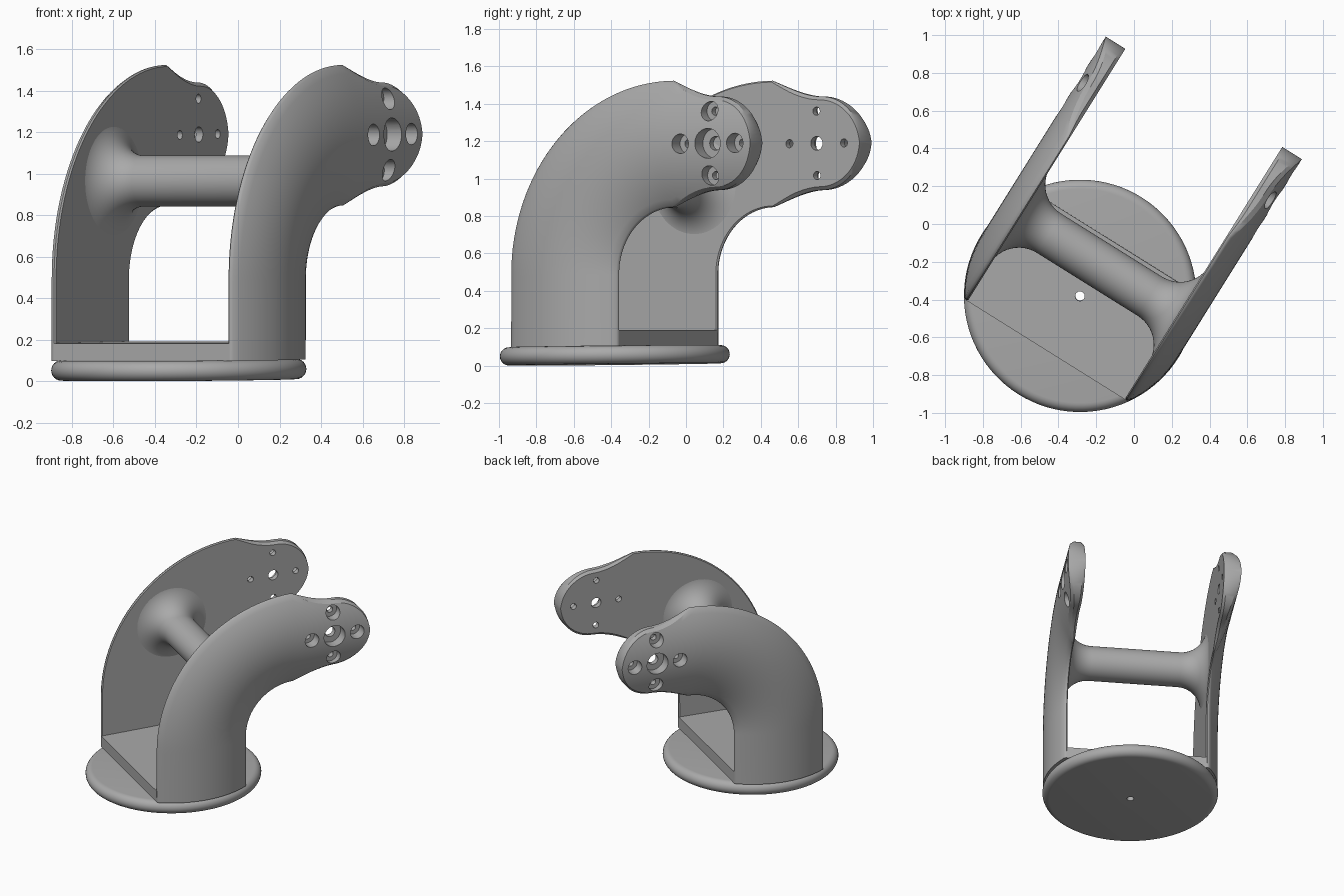
import bpy, bmesh
from math import sin, cos, pi, radians, sqrt
from mathutils import Matrix, Vector

if "Cube" in bpy.data.objects:
    bpy.data.objects.remove(bpy.data.objects["Cube"])

# One grey material for the whole casting
grey = bpy.data.materials.new("warm_grey")
grey.use_nodes = True
COLOUR = (0.4, 0.4, 0.4, 1)
grey.diffuse_color = COLOUR
grey.node_tree.nodes["Principled BSDF"].inputs["Base Color"].default_value = COLOUR

# Bracket frame: x across the arms, y along their reach
PLACE = (Matrix.Translation((-0.285, -0.38, 0.007))
         @ Matrix.Rotation(radians(-32), 4, 'Z') @ Matrix.Rotation(radians(0.7), 4, 'X'))
TUBE_R, INNER_X, HALF = 0.612, 0.49, 0.338
BEND_Y, BEND_Z, BEND_R = 0.70, 0.475, 0.695
HUB_Y, HUB_R, HUB_Z = 1.0, 0.25, BEND_Z + BEND_R


def make_object(name, bm):
    bmesh.ops.recalc_face_normals(bm, faces=bm.faces)
    mesh = bpy.data.meshes.new(name)
    bm.to_mesh(mesh)
    bm.free()
    mesh.materials.append(grey)
    obj = bpy.data.objects.new(name, mesh)
    bpy.context.collection.objects.link(obj)
    obj.matrix_world = PLACE
    return obj


def activate(obj):
    bpy.ops.object.select_all(action='DESELECT')
    obj.select_set(True)
    bpy.context.view_layer.objects.active = obj


def bridge(bm, rings, closed=False):
    """Skin a list of point rings, capping the ends unless closed."""
    loops = [[bm.verts.new(p) for p in ring] for ring in rings]
    n = len(loops[0])
    pairs = list(zip(loops, loops[1:])) + ([(loops[-1], loops[0])] if closed else [])
    for a, b in pairs:
        for i in range(n):
            j = (i + 1) % n
            bm.faces.new((a[i], a[j], b[j], b[i]))
    if not closed:
        bm.faces.new(loops[0])
        bm.faces.new(loops[-1])


def ring(radius, height, axis='Z', centre=(0, 0), n=96):
    pts = []
    for i in range(n):
        a, b = radius * cos(2 * pi * i / n), radius * sin(2 * pi * i / n)
        pts.append((a, b, height) if axis == 'Z' else (height, centre[0] + a, centre[1] + b))
    return pts


def cut(target, cutters):
    """Subtract straight drills, each given as a list of two rings."""
    for rings in cutters:
        bm = bmesh.new()
        bridge(bm, rings)
        tool = make_object("drill", bm)
        tool.hide_render = True
        mod = target.modifiers.new("drill", 'BOOLEAN')
        mod.operation, mod.solver, mod.object = 'DIFFERENCE', 'EXACT', tool
        activate(target)
        bpy.ops.object.modifier_apply(modifier=mod.name)
        bpy.data.objects.remove(tool)


# Arm: a slice of a bent round tube, narrowing to a rounded hub
def section(h, n=20):
    """Slice outline as (x, offset), with small chamfers on its edges."""
    edge = sqrt(TUBE_R ** 2 - h ** 2)
    c = min(0.018, 0.35 * (edge - INNER_X), 0.5 * h)
    pts = [(INNER_X, c - h), (INNER_X + c, -h), (edge - c, -h)]
    for i in range(n + 1):
        r = (h - c) * (2 * i / n - 1)
        pts.append((sqrt(TUBE_R ** 2 - r * r), r))
    return pts + [(edge - c, h), (INNER_X + c, h), (INNER_X, h - c)]


stations = [(0, 0.095, 0, HALF)]
for i in range(33):
    a = pi / 2 * i / 32
    stations.append((BEND_Y - BEND_R * cos(a), BEND_Z + BEND_R * sin(a), a, HALF))
for i in range(1, 9):      # concave neck
    t = i / 8
    h = HUB_R + (HALF - HUB_R) * (1 - t) ** 2 * (1 + 0.6 * t)
    stations.append((BEND_Y + (HUB_Y - BEND_Y) * t, HUB_Z, pi / 2, h))
for i in range(1, 19):     # rounded hub end
    a = radians(87) * i / 18
    stations.append((HUB_Y + HUB_R * sin(a), HUB_Z, pi / 2, HUB_R * cos(a)))

bm = bmesh.new()
bridge(bm, [[(x, y + r * cos(a), z - r * sin(a)) for x, r in section(h)]
            for y, z, a, h in stations])
arms = make_object("side_arms", bm)

# Bolt holes with wider counterbores on the outside
drills = []
for dy, dz in ((0, 0), (1, 0), (-1, 0), (0, 1), (0, -1)):
    centre = (0.98 + 0.172 * dy, HUB_Z + 0.172 * dz)
    small, wide = (0.022, 0.052) if dy or dz else (0.037, 0.08)
    drills.append([ring(small, x, 'X', centre, 32) for x in (0.4, 0.7)])
    drills.append([ring(wide, x, 'X', centre, 40) for x in (0.53, 0.7)])
cut(arms, drills)
arms.modifiers.new("mirror", 'MIRROR').use_mirror_merge = False
activate(arms)
bpy.ops.object.modifier_apply(modifier="mirror")

# Crossbar with flared ends
BAR_R, FLARE, END = 0.122, 0.18, 0.495
profile = []
for i in range(13):
    a = pi / 2 * i / 12
    profile.append((END - FLARE * (1 - cos(a)), BAR_R + FLARE * (1 - sin(a))))
profile += [(-x, r) for x, r in reversed(profile)]
bm = bmesh.new()
bridge(bm, [ring(r, x, 'X', (0.205, 0.955), 64) for x, r in profile])
crossbar = make_object("crossbar", bm)

# Base disc with a rounded rim and a centre hole
HOLE, DISC_R, THICK = 0.025, 0.615, 0.097
rim = THICK / 2
profile = [(HOLE, 0)]
for i in range(13):
    a = -pi / 2 + pi * i / 12
    profile.append((DISC_R - rim + rim * cos(a), rim + rim * sin(a)))
profile.append((HOLE, THICK))
bm = bmesh.new()
bridge(bm, [ring(r, z) for r, z in profile], closed=True)
disc = make_object("base_disc", bm)

# Floor block joining the two arms
bm = bmesh.new()
bmesh.ops.create_cube(bm, size=1)
bmesh.ops.scale(bm, vec=(2 * INNER_X + 0.02, 2 * HALF, 0.085), verts=bm.verts)
bmesh.ops.translate(bm, vec=(0, 0, 0.1375), verts=bm.verts)
floor = make_object("floor_block", bm)
cut(floor, [[ring(HOLE, z, n=32) for z in (0, 0.4)]])

for obj in (arms, crossbar, disc, floor):
    activate(obj)
    bpy.ops.object.shade_smooth_by_angle(angle=radians(32))
